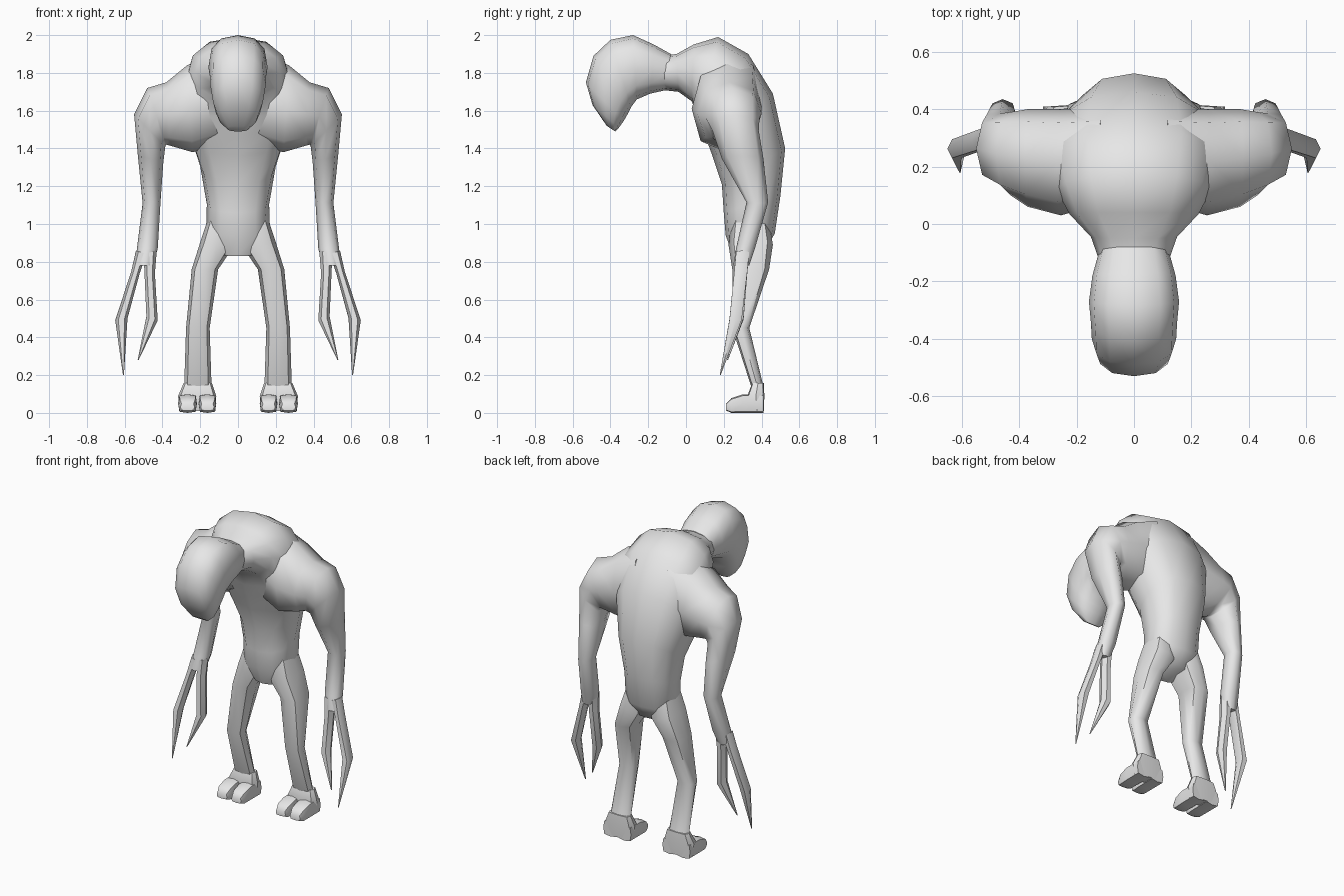
import bpy, bmesh, math
from mathutils import Vector

skin = bpy.data.materials.new("pale grey skin")
skin.diffuse_color = (0.8, 0.8, 0.8, 1)


def loft(name, rings, sides=8, power=0.85, angle=50):
    """Skin closed rings; each ring = (end a, end b, half vector of the other axis)."""
    bm = bmesh.new()
    loops = []
    for a, b, other in rings:
        a, b, other = Vector(a), Vector(b), Vector(other)
        mid, half = (a + b) / 2, (a - b) / 2
        loop = []
        for i in range(sides):
            t = 2 * math.pi * i / sides
            c, s = math.cos(t), math.sin(t)
            c = math.copysign(abs(c) ** power, c) if abs(c) > 1e-6 else 0
            s = math.copysign(abs(s) ** power, s) if abs(s) > 1e-6 else 0
            loop.append(bm.verts.new(mid + half * c + other * s))
        loops.append(loop)
    for p, q in zip(loops, loops[1:]):
        for i in range(sides):
            j = (i + 1) % sides
            bm.faces.new((p[i], p[j], q[j], q[i]))
    bm.faces.new(loops[0])
    bm.faces.new(loops[-1])
    bmesh.ops.recalc_face_normals(bm, faces=bm.faces)
    mesh = bpy.data.meshes.new(name)
    bm.to_mesh(mesh)
    bm.free()
    mesh.materials.append(skin)
    ob = bpy.data.objects.new(name, mesh)
    bpy.context.collection.objects.link(ob)
    bpy.ops.object.select_all(action='DESELECT')
    ob.select_set(True)
    bpy.context.view_layer.objects.active = ob
    bpy.ops.object.shade_smooth_by_angle(angle=math.radians(angle))
    return ob


def centre_rings(rows):
    """Rows: upper y, z, lower y, z, half width."""
    return [((0, y1, z1), (0, y2, z2), (w, 0, 0)) for y1, z1, y2, z2, w in rows]


def limb_rings(rows, s):
    """Rows: inner x, z, outer x, z, front y, back y."""
    return [((s * x1, (f + b) / 2, z1), (s * x2, (f + b) / 2, z2), (0, (b - f) / 2, 0))
            for x1, z1, x2, z2, f, b in rows]


# Head, hanging forward and tapering to the chin
loft("head", centre_rings([
    (-0.08, 1.90, -0.10, 1.71, 0.12),
    (-0.17, 1.95, -0.19, 1.69, 0.145),
    (-0.28, 2.00, -0.26, 1.66, 0.157),
    (-0.40, 1.975, -0.29, 1.62, 0.150),
    (-0.49, 1.89, -0.31, 1.58, 0.147),
    (-0.53, 1.75, -0.33, 1.545, 0.132),
    (-0.495, 1.63, -0.355, 1.51, 0.105),
    (-0.42, 1.52, -0.375, 1.49, 0.055)]), 12, 0.8, 60)

# Neck, hunched back, waist and pelvis
loft("torso", centre_rings([
    (-0.13, 1.89, -0.13, 1.71, 0.12),
    (-0.05, 1.90, -0.04, 1.70, 0.15),
    (0.04, 1.95, 0.03, 1.65, 0.225),
    (0.17, 1.99, 0.07, 1.55, 0.27),
    (0.33, 1.90, 0.10, 1.47, 0.30),
    (0.46, 1.69, 0.14, 1.36, 0.27),
    (0.525, 1.40, 0.19, 1.21, 0.20),
    (0.50, 1.15, 0.20, 1.06, 0.165),
    (0.47, 0.95, 0.21, 0.94, 0.17),
    (0.42, 0.86, 0.25, 0.83, 0.10)]), 12, 0.85, 60)

for side, s in (("right", 1), ("left", -1)):
    # Shoulder mass running into the long arm
    loft(side + "_arm", limb_rings([
        (0.10, 1.42, 0.12, 1.90, 0.07, 0.40),
        (0.24, 1.38, 0.27, 1.84, 0.03, 0.40),
        (0.36, 1.415, 0.38, 1.75, 0.06, 0.40),
        (0.38, 1.42, 0.48, 1.72, 0.10, 0.39),
        (0.385, 1.41, 0.55, 1.58, 0.14, 0.385),
        (0.395, 1.33, 0.53, 1.36, 0.19, 0.41),
        (0.41, 1.12, 0.505, 1.11, 0.32, 0.435),
        (0.425, 0.87, 0.535, 0.87, 0.265, 0.365),
        (0.45, 0.78, 0.54, 0.78, 0.25, 0.335)], s), 8, 0.85, 60)

    # Two long claw fingers
    loft(side + "_outer_finger", limb_rings([
        (0.485, 0.84, 0.54, 0.86, 0.26, 0.34),
        (0.52, 0.74, 0.565, 0.75, 0.25, 0.33),
        (0.585, 0.50, 0.65, 0.49, 0.225, 0.30),
        (0.604, 0.20, 0.609, 0.20, 0.178, 0.184)], s), 6, 1, 45)
    loft(side + "_inner_finger", limb_rings([
        (0.43, 0.86, 0.50, 0.84, 0.26, 0.34),
        (0.44, 0.74, 0.495, 0.74, 0.25, 0.33),
        (0.425, 0.49, 0.485, 0.51, 0.235, 0.31),
        (0.526, 0.28, 0.531, 0.28, 0.217, 0.223)], s), 6, 1, 45)

    # Bent leg
    loft(side + "_leg", limb_rings([
        (0.02, 1.00, 0.162, 1.02, 0.24, 0.44),
        (0.03, 0.87, 0.198, 0.91, 0.225, 0.46),
        (0.105, 0.76, 0.245, 0.76, 0.245, 0.44),
        (0.15, 0.45, 0.275, 0.45, 0.245, 0.335),
        (0.14, 0.14, 0.285, 0.14, 0.345, 0.41)], s), 8, 0.8, 50)

    # Ankle block above the foot
    loft(side + "_ankle", limb_rings([
        (0.138, 0.157, 0.288, 0.157, 0.35, 0.412),
        (0.115, 0.09, 0.317, 0.09, 0.325, 0.415),
        (0.12, 0.01, 0.312, 0.01, 0.34, 0.412)], s), 8, 0.4, 35)

    # Pair of blunt toes
    for name, x, w in (("inner_toe", 0.162, 0.047), ("outer_toe", 0.267, 0.050)):
        loft(side + "_" + name, [
            ((s * x, y, low), (s * x, y, top), (w * k, 0, 0))
            for y, low, top, k in ((0.213, 0.012, 0.05, 0.75), (0.24, 0.0, 0.078, 0.95),
                                   (0.30, 0.0, 0.098, 1.0), (0.41, 0.0, 0.10, 1.0))],
            8, 0.45, 50)
